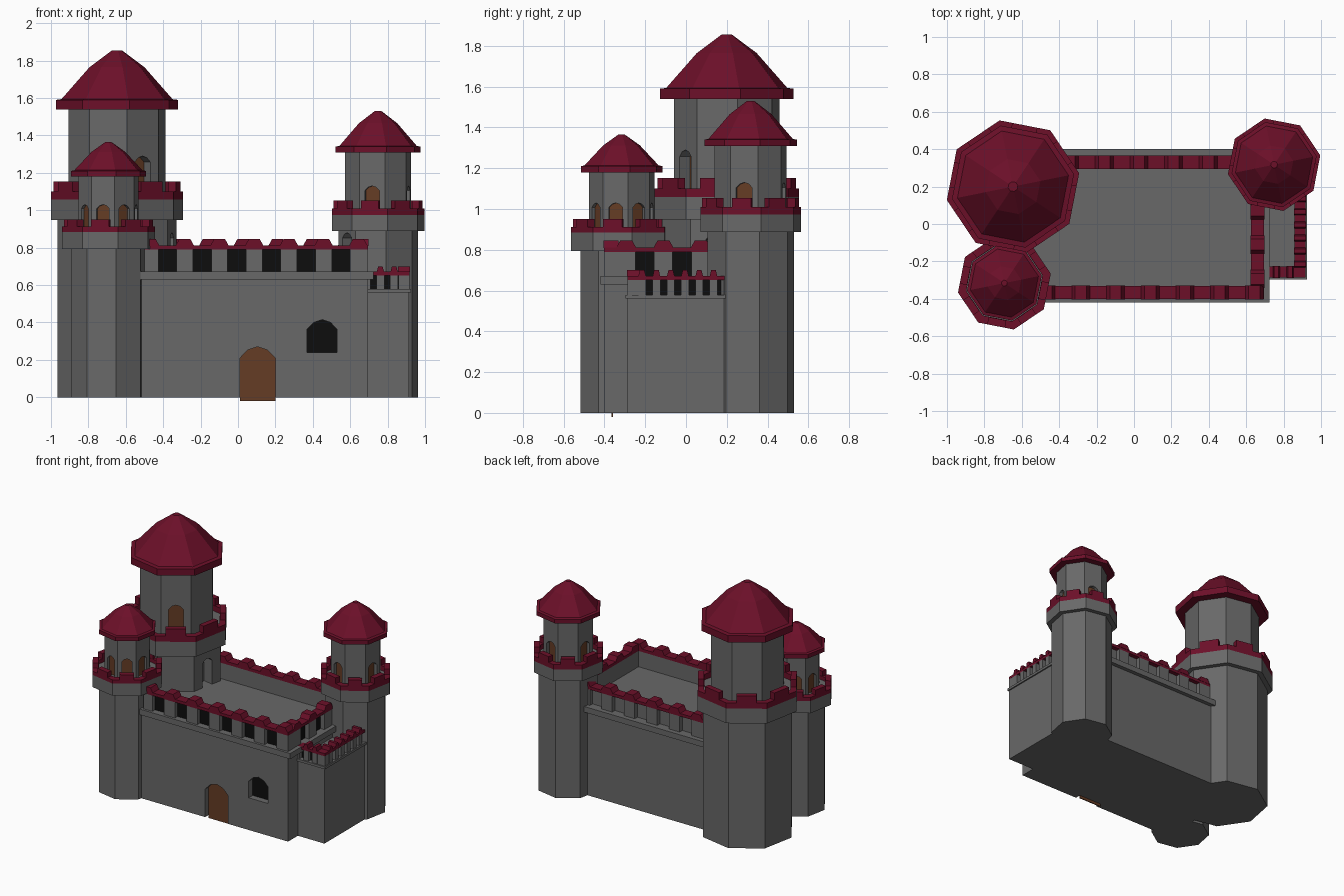
import bpy, bmesh, math
from mathutils import Matrix

if "Cube" in bpy.data.objects:
    bpy.data.objects.remove(bpy.data.objects["Cube"])


def material(name, rgb):
    m = bpy.data.materials.new(name)
    m.diffuse_color = (*rgb, 1)
    m.use_nodes = True
    m.node_tree.nodes["Principled BSDF"].inputs["Base Color"].default_value = m.diffuse_color
    return m


STONE = material("grey stone", (0.14, 0.14, 0.14))
RED = material("dark red tile", (0.15, 0.005, 0.022))
WOOD = material("brown wood", (0.13, 0.045, 0.018))
BLACK = material("black opening", (0.004, 0.004, 0.004))


def finish(bm, name, mat):
    bmesh.ops.recalc_face_normals(bm, faces=bm.faces)
    me = bpy.data.meshes.new(name)
    bm.to_mesh(me)
    bm.free()
    me.materials.append(mat)
    ob = bpy.data.objects.new(name, me)
    bpy.context.collection.objects.link(ob)
    return ob


def frame(x, y, deg):
    # local x runs along a wall, local y points into it
    return Matrix.Translation((x, y, 0)) @ Matrix.Rotation(math.radians(deg), 4, 'Z')


def prism(bm, pts, v0, v1, M):
    # extrude a (along, height) polygon from depth v0 to v1
    a = [bm.verts.new(M @ Matrix.Translation((u, v0, z)).to_translation()) for u, z in pts]
    b = [bm.verts.new(M @ Matrix.Translation((u, v1, z)).to_translation()) for u, z in pts]
    bm.faces.new(a)
    bm.faces.new(b[::-1])
    n = len(pts)
    for i in range(n):
        j = (i + 1) % n
        bm.faces.new((a[i], b[i], b[j], a[j]))


def rect(u0, u1, z0, z1):
    return [(u0, z0), (u1, z0), (u1, z1), (u0, z1)]


def arch(c, w, z0, z1):
    h = w / 2
    s = z1 - w * 0.32
    return [(c - h, z0), (c + h, z0), (c + h, s), (c + h * 0.55, z1 - w * 0.09),
            (c, z1), (c - h * 0.55, z1 - w * 0.09), (c - h, s)]


def box(name, x0, x1, y0, y1, z0, z1, mat):
    bm = bmesh.new()
    prism(bm, rect(x0, x1, z0, z1), y0, y1, Matrix())
    return finish(bm, name, mat)


def lathe(name, cx, cy, prof, mat, closed=False, rot=11.5):
    # eight-sided stack of (radius, height) rings
    bm = bmesh.new()
    rings = [[bm.verts.new((cx + r * math.cos(math.radians(rot + 45 * k)),
                            cy + r * math.sin(math.radians(rot + 45 * k)), z))
              for k in range(8)] for r, z in prof]
    pairs = list(zip(rings, rings[1:]))
    if closed:
        pairs.append((rings[-1], rings[0]))
    else:
        bm.faces.new(rings[0])
        bm.faces.new(rings[-1])
    for a, b in pairs:
        for k in range(8):
            j = (k + 1) % 8
            bm.faces.new((a[k], a[j], b[j], b[k]))
    return finish(bm, name, mat)


def recess(target, name, shapes, depth, mat):
    # cut arched niches, then lay a thin coloured panel at the back of each
    cut, panel = bmesh.new(), bmesh.new()
    for pts, M in shapes:
        prism(cut, pts, -0.05, depth, M)
        prism(panel, pts, depth - 0.003, depth + 0.004, M)
    cutter = finish(cut, name + "_cutter", STONE)
    mod = target.modifiers.new("niches", 'BOOLEAN')
    mod.operation, mod.solver, mod.object = 'DIFFERENCE', 'EXACT', cutter
    dg = bpy.context.evaluated_depsgraph_get()
    me = bpy.data.meshes.new_from_object(target.evaluated_get(dg))
    target.modifiers.clear()
    target.data = me
    bpy.data.objects.remove(cutter)
    finish(panel, name, mat)


COS = math.cos(math.pi / 8)


def face_frame(cx, cy, r, deg):
    a = math.radians(deg)
    return frame(cx + r * COS * math.cos(a), cy + r * COS * math.sin(a), deg + 90)


def tower(name, cx, cy, r_low, r_band, r_up, r_roof, z, doors, door_w, door_top, depth, low_door=None):
    zb, zr, zc, zm, ze, zf, za = z
    # lower shaft and the wide band above it
    shaft = lathe(name + "_shaft", cx, cy, [(r_low, 0), (r_low, zb + 0.01)], STONE)
    if low_door is not None:
        M = face_frame(cx, cy, r_low, low_door)
        recess(shaft, name + "_court_doorway", [(arch(0, 0.09, 0.67, 0.88), M)], 0.08, STONE)
    lathe(name + "_band", cx, cy, [(r_band, zb), (r_band, zr)], STONE)
    # red parapet with a merlon on each side
    ri = r_band - 0.045
    lathe(name + "_parapet", cx, cy, [(r_band, zr), (r_band, zc), (ri, zc), (ri, zr)], RED, True)
    bm = bmesh.new()
    w = r_band * 0.19
    for k in range(8):
        prism(bm, rect(-w, w, zc - 0.005, zm), 0, 0.04, face_frame(cx, cy, r_band, 34 + 45 * k))
    finish(bm, name + "_merlons", RED)
    # upper room with arched doors
    room = lathe(name + "_room", cx, cy, [(r_up, zr - 0.02), (r_up, ze + 0.01)], STONE)
    recess(room, name + "_doors",
           [(arch(0, door_w, zr, door_top), face_frame(cx, cy, r_up, d)) for d in doors], depth, WOOD)
    # domed roof
    h = za - zf
    lathe(name + "_roof", cx, cy,
          [(r_roof, ze), (r_roof, zf), (r_roof * 0.91, zf + 0.004), (r_roof * 0.45, zf + h * 0.66),
           (r_roof * 0.08, za)], RED)


tower("great_tower", -0.647, 0.2, 0.324, 0.361, 0.265, 0.333,
      (0.948, 1.058, 1.1, 1.153, 1.54, 1.59, 1.855), [-56], 0.1, 1.29, 0.065, -11)
tower("front_tower", -0.693, -0.316, 0.205, 0.253, 0.164, 0.204,
      (0.793, 0.884, 0.912, 0.95, 1.18, 1.21, 1.365), [34 + 45 * k for k in range(8)], 0.068, 1.03, 0.02)
tower("right_tower", 0.749, 0.317, 0.217, 0.252, 0.18, 0.232,
      (0.888, 0.974, 1.01, 1.053, 1.31, 1.34, 1.53), [-11, -101, 79, 169], 0.08, 1.13, 0.03, -146)

# main hall with door and window niches
hall = box("hall", -0.65, 0.695, -0.402, 0.37, 0, 0.64, STONE)
wall = frame(0, -0.402, 0)
recess(hall, "main_door", [(arch(0.105, 0.19, -0.02, 0.27), wall)], 0.04, WOOD)
recess(hall, "wall_window", [(arch(0.45, 0.16, 0.24, 0.415), wall)], 0.05, BLACK)
box("hall_ledge", -0.65, 0.725, -0.42, 0.4, 0.63, 0.672, STONE)

# side annex
box("annex", 0.6, 0.915, -0.287, 0.25, 0, 0.565, STONE)
box("annex_ledge", 0.6, 0.925, -0.296, 0.25, 0.56, 0.578, STONE)


def battlement(name, M, length, first, period, gap, n, z, t, black):
    # pillars, recessed panels, red coping and tapered merlons
    z0, z1, z2, z3 = z
    bm, dark, red = bmesh.new(), bmesh.new(), bmesh.new()
    prism(bm, rect(0, length, z0, z1), t * 0.5, t, M)
    u = 0
    for k in range(n + 1):
        c = first + k * period
        end = min(c - gap / 2, length) if k < n else length
        if end > u:
            prism(bm, rect(u, end, z0, z1), 0, t * 0.5, M)
        u = c + gap / 2
        if k < n:
            prism(dark, rect(c - gap / 2, u, z0, z1), t * 0.45, t * 0.5, M)
        m, w = c - period / 2, period * 0.27
        if 0.02 < m < length - 0.01:
            prism(red, [(m - w, z2 - 0.003), (m + w, z2 - 0.003), (m + w * 0.6, z3), (m - w * 0.6, z3)],
                  -0.002, t + 0.002, M)
    prism(red, rect(0, length, z1, z2), 0, t, M)
    finish(bm, name + "_pillars", STONE)
    finish(dark, name + "_gaps", BLACK if black else STONE)
    finish(red, name + "_coping", RED)


HALL_Z = (0.67, 0.79, 0.812, 0.845)
battlement("front_battlement", frame(-0.5, -0.402, 0), 1.195, 0.123, 0.1855, 0.098, 6, HALL_Z, 0.07, True)
battlement("side_battlement", frame(0.695, -0.402, 90), 0.6, 0.2, 0.183, 0.092, 3, HALL_Z, 0.07, True)
battlement("back_battlement", frame(0.62, 0.365, 180), 1.05, 0.13, 0.1855, 0.098, 5, HALL_Z, 0.07, False)
ANNEX_Z = (0.575, 0.652, 0.672, 0.7)
battlement("annex_side_battlement", frame(0.918, -0.287, 90), 0.5, 0.037, 0.07, 0.032, 7, ANNEX_Z, 0.06, True)
battlement("annex_front_battlement", frame(0.695, -0.287, 0), 0.222, 0.03, 0.073, 0.032, 3, ANNEX_Z, 0.06, True)
